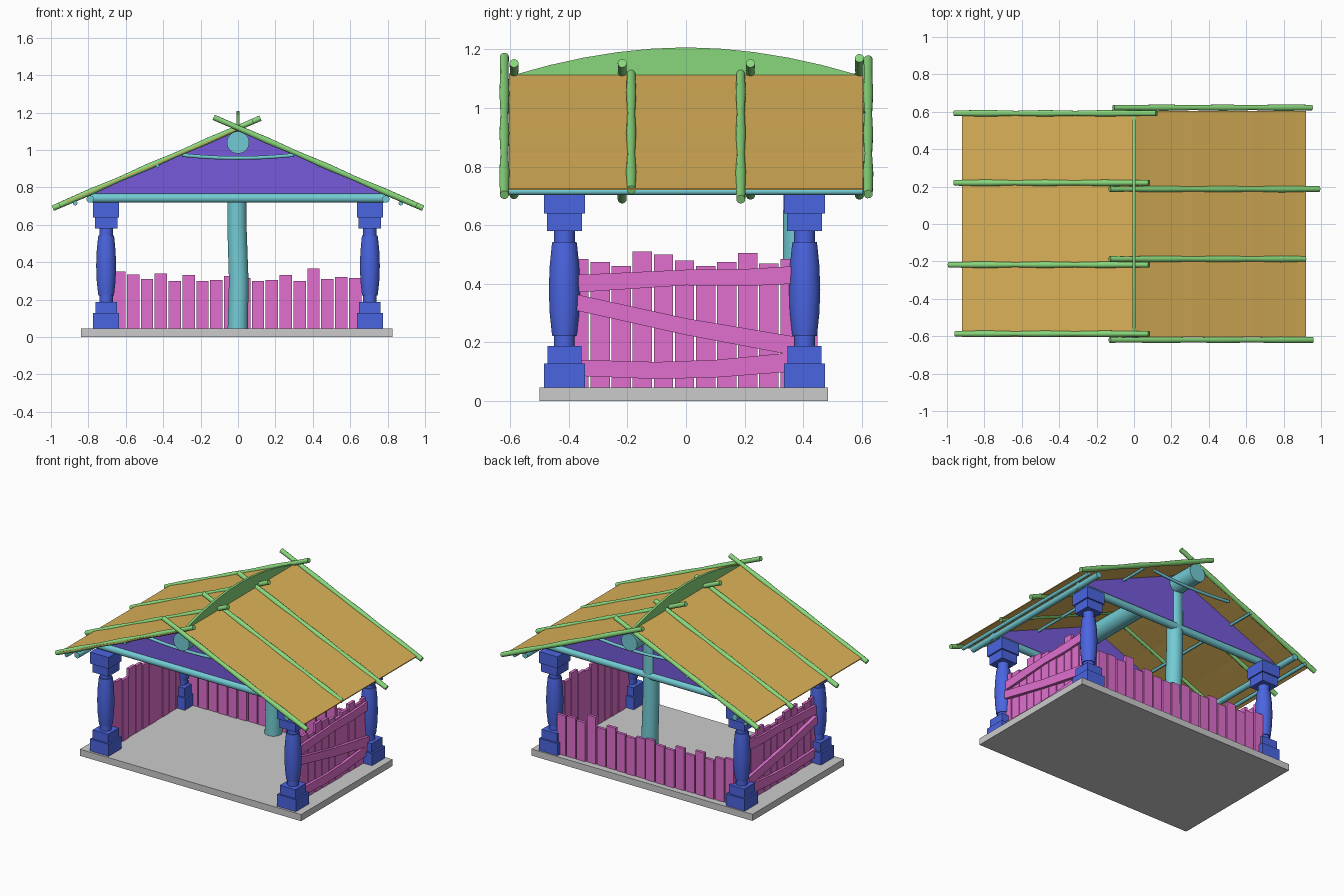
import bpy, bmesh, math, random
from mathutils import Vector, Matrix

if "Cube" in bpy.data.objects:
    bpy.data.objects.remove(bpy.data.objects["Cube"])

random.seed(4)


def mat(name, c):
    m = bpy.data.materials.new(name)
    m.diffuse_color = (*c, 1)
    m.use_nodes = True
    m.node_tree.nodes["Principled BSDF"].inputs["Base Color"].default_value = m.diffuse_color
    return m


GREEN = mat("green", (0.25, 0.68, 0.2))
CYAN = mat("cyan", (0.17, 0.6, 0.66))
BLUE = mat("blue", (0.07, 0.13, 0.75))
PURPLE = mat("purple", (0.18, 0.1, 0.7))
PINK = mat("pink", (0.75, 0.16, 0.62))
STRAW = mat("straw", (0.72, 0.45, 0.1))


def finish(name, bm, m=None, smooth=False):
    bmesh.ops.recalc_face_normals(bm, faces=bm.faces)
    me = bpy.data.meshes.new(name)
    bm.to_mesh(me)
    bm.free()
    o = bpy.data.objects.new(name, me)
    bpy.context.collection.objects.link(o)
    if m:
        me.materials.append(m)
    if smooth:
        bpy.context.view_layer.objects.active = o
        bpy.ops.object.select_all(action='DESELECT')
        o.select_set(True)
        bpy.ops.object.shade_smooth_by_angle(angle=math.radians(35))
    return o


def add_box(bm, x0, x1, y0, y1, z0, z1):
    M = Matrix.Translation(((x0 + x1) / 2, (y0 + y1) / 2, (z0 + z1) / 2)) @ \
        Matrix.Diagonal((x1 - x0, y1 - y0, z1 - z0, 1))
    bmesh.ops.create_cube(bm, size=1, matrix=M)


def add_tube(bm, path, radii, n=12):
    # round bar swept along a gently bending path
    pts = [Vector(p) for p in path]
    d = (pts[-1] - pts[0]).normalized()
    u = d.orthogonal().normalized()
    w = d.cross(u)
    rings = []
    for p, r in zip(pts, radii):
        rings.append([bm.verts.new(p + r * (math.cos(t) * u + math.sin(t) * w))
                      for t in (2 * math.pi * i / n for i in range(n))])
    for a, b in zip(rings, rings[1:]):
        for i in range(n):
            bm.faces.new((a[i], a[(i + 1) % n], b[(i + 1) % n], b[i]))
    bm.faces.new(rings[0])
    bm.faces.new(rings[-1])


def tube(name, path, radii, m, n=12):
    bm = bmesh.new()
    add_tube(bm, path, radii, n)
    return finish(name, bm, m, True)


def add_prism(bm, pts, a, b, axis):
    # outline extruded along x (yz outline) or along y (xz outline)
    f = (lambda p, q: (q, p[0], p[1])) if axis == 'x' else (lambda p, q: (p[0], q, p[1]))
    A = [bm.verts.new(f(p, a)) for p in pts]
    B = [bm.verts.new(f(p, b)) for p in pts]
    bm.faces.new(A)
    bm.faces.new(B)
    for i in range(len(pts)):
        j = (i + 1) % len(pts)
        bm.faces.new((A[i], A[j], B[j], B[i]))


# Floor slab
bm = bmesh.new()
add_box(bm, -0.84, 0.825, -0.5, 0.485, 0, 0.045)
finish("floor_slab", bm)

# Corner posts: square blocks with a turned shaft, let into the slab
for px in (-0.705, 0.705):
    for py in (-0.415, 0.405):
        bm = bmesh.new()
        for h, z0, z1 in ((0.07, 0.001, 0.127), (0.058, 0.127, 0.187),
                          (0.06, 0.58, 0.64), (0.07, 0.64, 0.718)):
            add_box(bm, px - h, px + h, py - h, py + h, z0, z1)
        prof = [(0.18, .036), (0.222, .036), (0.2221, .042), (0.235, .044), (0.3, .051),
                (0.38, .054), (0.46, .051), (0.53, .044), (0.542, .042), (0.5421, .036), (0.585, .036)]
        add_tube(bm, [(px, py, z) for z, r in prof], [r for z, r in prof], 20)
        finish("corner_post", bm, BLUE, True)

# Back fence of uneven planks
bm = bmesh.new()
tops = [.35, .335, .31, .34, .30, .33, .30, .305, .325, .315, .30, .305, .33, .30, .365, .31, .32, .315]
for i, t in enumerate(tops):
    x = -0.635 + i * 0.0742
    y = 0.435 + random.uniform(-.005, .005)
    add_box(bm, x - .033, x + .033, y - .01, y + .01, 0.045, t)
finish("back_fence", bm, PINK)

# Side fences with rails on the outside, mirrored left and right
tops = [.485, .475, .46, .51, .50, .48, .46, .475, .505, .47, .485]
for s in (1, -1):
    bm = bmesh.new()
    for i, t in enumerate(tops):
        y = -0.365 + i * 0.072
        x = 0.70 + random.uniform(-.003, .003)
        add_box(bm, x - .01, x + .01, y - .033, y + .033, 0.002, t)
    top = [(-.38, .37), (0, .395), (.2, .392), (.37, .40), (.37, .46), (.2, .45), (0, .448), (-.38, .43)]
    diag = [(-.38, .31), (0, .225), (.37, .155), (.37, .22), (0, .282), (-.38, .365)]
    low = [(-.36, .085), (-.1, .075), (.1, .08), (.36, .10), (.36, .165), (.1, .14), (-.1, .133), (-.36, .14)]
    for rail, off in ((top, 0), (diag, .006), (low, .002)):
        add_prism(bm, rail, 0.708, 0.726 + off, 'x')
    bm.transform(Matrix.Diagonal((s, 1, 1, 1)))
    finish("side_fence", bm, PINK)

# Centre post at the back and round ridge beam
tube("centre_post", [(-.002, .383, .001), (.004, .383, .3), (-.006, .383, .6), (-.006, .383, 1.04)],
     [.055, .053, .052, .049], CYAN, 20)
tube("ridge_beam", [(0, -.61, 1.04), (0, .61, 1.04)], [.06, .06], CYAN, 20)

# Gable walls, tie beams and curved collar ties
for s in (-1, 1):
    bm = bmesh.new()
    add_prism(bm, [(-.78, .745), (.78, .745), (.78, .777), (0, 1.108), (-.78, .777)],
              s * .41 - .006, s * .41 + .006, 'y')
    finish("gable_wall", bm, PURPLE)
    tube("tie_beam", [(-.8, s * .41, .742), (.8, s * .41, .742)], [.025, .025], CYAN)
    xs = [-.3 + .06 * i for i in range(11)]
    tube("collar_tie", [(x, s * .55, .957 + .016 * (x / .3) ** 2) for x in xs], [.01] * 11, CYAN)
    # Wall plate and purlins under each roof slope
    tube("wall_plate", [(s * .79, -.605, .737), (s * .79, .605, .737)], [.02, .02], CYAN)
    for x, z, r in ((.87, .715, .012), (.43, .915, .009)):
        tube("purlin", [(s * x, -.605, z), (s * x, .605, z)], [r, r], CYAN)

# Thatched roof slopes, three rows each sagging slightly in the middle
for s in (-1, 1):
    bm = bmesh.new()
    edges = [0, .315, .635, .92]
    for a, b in zip(edges, edges[1:]):
        m = (a + b) / 2
        line = [(s * x, 1.117 - .425 * x - sag) for x, sag in ((a, 0), (m, .003), (b, 0))]
        add_prism(bm, line + [(x, z - .006) for x, z in reversed(line)], -.605, .605, 'y')
    finish("roof_slope", bm, STRAW, True)

# Crossing roof poles: side, y, overhang past the ridge, outer end
poles = [(1, .622, .11, .95), (1, .187, .13, .99), (1, -.187, .13, .915), (1, -.62, .13, .955),
         (-1, .592, .12, .96), (-1, .22, .08, .96), (-1, -.218, .08, .99), (-1, -.587, .08, .955)]
for s, y, over, out in poles:
    # thick between the roof rows, thin where the rows meet
    xs = [-over, 0, .16, .315, .475, .635, .78, out]
    rad = [.0155, .0145, .0175, .0135, .0175, .0135, .018, .0155]
    tube("roof_pole", [(s * x, y, 1.118 - .434 * x) for x in xs], rad, GREEN)

# Arched ridge fin
arch = [(-.585, 1.1)] + [(y, 1.115 + .092 * (1 - abs(y / .58) ** 1.9))
                         for y in (-.58 + .116 * i for i in range(11))] + [(.585, 1.1)]
bm = bmesh.new()
add_prism(bm, arch, -.008, .008, 'x')
finish("ridge_fin", bm, GREEN)
